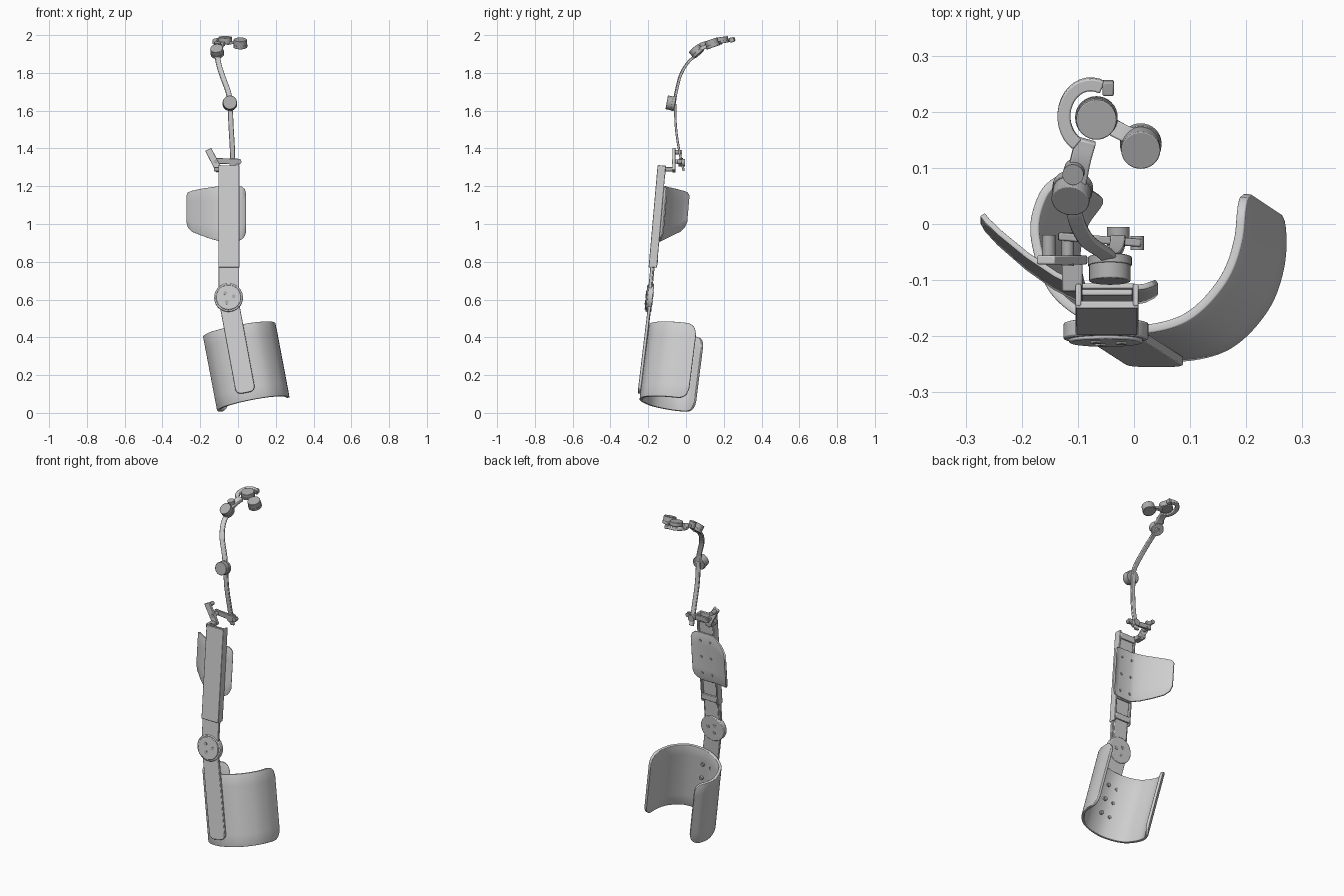
import bpy, bmesh, math
from mathutils import Vector as V

if "Cube" in bpy.data.objects:
    bpy.data.objects.remove(bpy.data.objects["Cube"])


def material(name, g):
    m = bpy.data.materials.new(name)
    m.diffuse_color = (g, g, g, 1)
    m.use_nodes = True
    m.node_tree.nodes["Principled BSDF"].inputs["Base Color"].default_value = m.diffuse_color
    return m


LIGHT = material("light grey", 0.62)
MID = material("mid grey", 0.42)


def finish(name, bm, mat, bevel=0.0, solid=0.0):
    bmesh.ops.recalc_face_normals(bm, faces=bm.faces[:])
    me = bpy.data.meshes.new(name)
    bm.to_mesh(me)
    bm.free()
    ob = bpy.data.objects.new(name, me)
    bpy.context.collection.objects.link(ob)
    me.materials.append(mat)
    if solid:
        md = ob.modifiers.new("thickness", 'SOLIDIFY')
        md.thickness, md.offset = solid, 0
    if bevel:
        md = ob.modifiers.new("bevel", 'BEVEL')
        md.width, md.segments, md.limit_method = bevel, 2, 'ANGLE'
    bpy.context.view_layer.objects.active = ob
    ob.select_set(True)
    bpy.ops.object.shade_smooth_by_angle(angle=math.radians(35))
    ob.select_set(False)
    return ob


def curve(pts, steps=8):
    """Smooth path through the points."""
    p = [V(q) for q in pts]
    p = [2 * p[0] - p[1]] + p + [2 * p[-1] - p[-2]]
    out = []
    for i in range(1, len(p) - 2):
        a, b, c, d = p[i - 1:i + 3]
        for k in range(steps):
            t = k / steps
            out.append(0.5 * (2 * b + (c - a) * t + (2 * a - 5 * b + 4 * c - d) * t * t
                              + (3 * b - a - 3 * c + d) * t ** 3))
    return out + [p[-2]]


def cylinder(name, center, axis, r, depth, mat=LIGHT, bevel=0.0, sides=32):
    bm = bmesh.new()
    bmesh.ops.create_cone(bm, cap_ends=True, segments=sides, radius1=r, radius2=r, depth=depth)
    bmesh.ops.rotate(bm, verts=bm.verts, matrix=V((0, 0, 1)).rotation_difference(V(axis)).to_matrix())
    bmesh.ops.translate(bm, verts=bm.verts, vec=V(center))
    return finish(name, bm, mat, bevel)


def strip(name, path, side, width, thick, mat=LIGHT, bevel=0.003):
    """Rectangular section swept along a path; width runs along side."""
    bm = bmesh.new()
    path, rings = [V(p) for p in path], []
    for i, p in enumerate(path):
        t = (path[min(i + 1, len(path) - 1)] - path[max(i - 1, 0)]).normalized()
        n = t.cross(V(side)).normalized()
        s = n.cross(t).normalized()
        rings.append([bm.verts.new(p + s * a * width / 2 + n * b * thick / 2)
                      for a, b in ((-1, -1), (1, -1), (1, 1), (-1, 1))])
    for r, q in zip(rings, rings[1:]):
        for k in range(4):
            bm.faces.new((r[k], r[(k + 1) % 4], q[(k + 1) % 4], q[k]))
    bm.faces.new(rings[0])
    bm.faces.new(rings[-1])
    return finish(name, bm, mat, bevel)


def prism(name, outline, to_world, depth, mat=LIGHT, bevel=0.003):
    """Flat outline extruded by the depth vector."""
    bm = bmesh.new()
    f = bm.faces.new([bm.verts.new(to_world(*p)) for p in outline])
    g = bmesh.ops.extrude_face_region(bm, geom=[f])
    bmesh.ops.translate(bm, vec=V(depth), verts=[v for v in g["geom"] if isinstance(v, bmesh.types.BMVert)])
    return finish(name, bm, mat, bevel)


def sheet(name, columns, thick, mat=LIGHT, bevel=0.003):
    bm = bmesh.new()
    cols = [[bm.verts.new(p) for p in c] for c in columns]
    for a, b in zip(cols, cols[1:]):
        for k in range(len(a) - 1):
            bm.faces.new((a[k], b[k], b[k + 1], a[k + 1]))
    return finish(name, bm, mat, bevel, thick)


# Lower cuff: open shell along a tilted axis, with rounded corners
AXIS = V((-0.075, 0.05, 0.395))
rim = curve([(-0.125, 0.093, 0), (-0.163, 0.05, 0), (-0.177, -0.02, 0), (-0.145, -0.115, 0),
             (-0.075, -0.17, 0), (0.0, -0.188, 0), (0.09, -0.168, 0), (0.155, -0.105, 0),
             (0.185, -0.03, 0), (0.192, 0.06, 0)], 10)
dist = [0.0]
for a, b in zip(rim, rim[1:]):
    dist.append(dist[-1] + (b - a).length)
R, cols = 0.055, []
for p, d in zip(rim, dist):
    e = min(d, dist[-1] - d)
    trim = (R - math.sqrt(max(0, R * R - (R - e) ** 2))) / 0.4 if e < R else 0
    top = V((p.x, p.y, 0.44 + 0.19 * p.x - 0.13 * p.y))
    cols.append([top - AXIS * (trim + (1 - 2 * trim) * k / 6) for k in range(7)])
sheet("lower_cuff", cols, 0.016)

# Lower strut: flat bar with a rounded end, from hinge to cuff
LOW, HIGH = V((0.038, -0.253, 0.125)), V((-0.052, -0.195, 0.61))
along = (HIGH - LOW).normalized()
across = V((1, 0, 0.19)).normalized()
out = along.cross(across).normalized()
if out.y > 0:
    out = -out
length, w, c = (HIGH - LOW).length, 0.052, 0.03
outline = [(-w, length), (w, length)]
for cx, a0 in ((w - c, 0), (-w + c, -90)):
    for k in range(6):
        a = math.radians(a0 - 18 * k)
        outline.append((cx + c * math.cos(a), c * math.sin(a) + 0.012))
prism("lower_strut", outline, lambda u, v: LOW + across * u + along * v, -out * 0.016)

# Cuff screws on the inside, two columns of three
for col in (-0.028, 0.028):
    for row in (0.07, 0.16, 0.25):
        q = LOW + across * col + along * row - out * (0.034 if row < 0.2 else 0.032)
        cylinder("cuff_screw", q, out, 0.011, 0.02, MID, 0, 16)

# Hinge: stacked discs with three screws
hn = V((0, -1, 0.11)).normalized()
hc = V((-0.05, -0.193, 0.61))
cylinder("hinge_disc", hc - hn * 0.002, hn, 0.076, 0.03, LIGHT, 0.004, 40)
cylinder("hinge_cover", hc + hn * 0.014, hn, 0.066, 0.01, LIGHT, 0.003, 40)
for k in range(3):
    a = math.radians(90 + 120 * k + 40)
    for s in (0.02, -0.017):
        q = hc + V((0.028 * math.cos(a), 0, 0.028 * math.sin(a))) + hn * s
        q.y += 0.11 * 0.028 * math.sin(a)
        cylinder("hinge_screw", q, hn, 0.011, 0.004, MID, 0, 6)


# Upper bar: inner slide and outer U-channel open to the back
def on_bar(x, z, back=0.0):
    return V((x, -0.19 + 0.088 * (z - 0.6) + back, z))


bx = -0.048
strip("inner_slide", [on_bar(bx, 0.6, 0.002), on_bar(bx, 0.7, 0.002), on_bar(bx, 1.29, 0.008)],
      (1, 0, 0), 0.09, 0.012)
strip("hinge_neck", [on_bar(bx, 0.64, -0.006), on_bar(bx, 0.79, -0.006)], (1, 0, 0), 0.108, 0.016)
strip("channel_front", [on_bar(bx, 0.77, -0.016), on_bar(bx, 1.31, -0.016)], (1, 0, 0), 0.112, 0.014)
for s in (-1, 1):
    strip("channel_side", [on_bar(bx + s * 0.051, 0.77, 0.001), on_bar(bx + s * 0.051, 1.31, 0.001)],
          (1, 0, 0), 0.01, 0.04)
for z in (0.8, 0.92, 1.28):
    strip("channel_bridge", [on_bar(bx, z - 0.018, 0.018), on_bar(bx, z + 0.018, 0.018)], (1, 0, 0), 0.1, 0.01)

# Upper arm plate: bent sheet, each column is x, y, bottom, top
wing = [(-0.27, 0.008, 1.01, 1.15), (-0.262, -0.004, 0.98, 1.168), (-0.24, -0.026, 0.958, 1.176),
        (-0.19, -0.068, 0.938, 1.187), (-0.14, -0.102, 0.92, 1.194), (-0.1, -0.122, 0.91, 1.2),
        (-0.08, -0.127, 0.907, 1.2), (0.0, -0.127, 0.91, 1.2), (0.02, -0.124, 0.918, 1.197),
        (0.034, -0.118, 0.935, 1.185), (0.041, -0.113, 0.96, 1.16)]
sheet("arm_plate", [[V((x, y + 0.088 * (lo + (hi - lo) * k / 4 - 1.05), lo + (hi - lo) * k / 4))
                     for k in range(5)] for x, y, lo, hi in wing], 0.01, LIGHT, 0.002)
for x in (-0.08, -0.015):
    for z in (0.95, 1.05, 1.15):
        cylinder("plate_screw", (x, -0.121 + 0.088 * (z - 1.05), z), (0, 1, -0.09), 0.008, 0.006, MID, 0, 12)

# Shoulder bracket at the top of the bar
strip("bracket_foot", [(-0.11, -0.12, 1.29), (-0.11, -0.055, 1.29)], (1, 0, 0), 0.036, 0.022, MID)
strip("bracket_lever", [(-0.158, -0.064, 1.395), (-0.098, -0.064, 1.28)], (0, 1, 0), 0.016, 0.036, LIGHT)
cylinder("lever_pin", (-0.152, -0.045, 1.38), (0, 1, 0), 0.012, 0.05, MID)
strip("bracket_rail", [(-0.135, -0.022, 1.335), (0.012, -0.034, 1.33)], (0, 1, 0), 0.014, 0.03, MID)
cylinder("rail_post", (-0.118, -0.045, 1.33), (0, 1, 0), 0.011, 0.06, MID)
cylinder("rail_end", (0.006, -0.034, 1.33), (0, 1, 0), 0.012, 0.025, MID, 0, 16)
cylinder("link_pivot", (-0.028, -0.022, 1.325), (0, 1, 0), 0.02, 0.034, MID)

# Lower link and the first drive
strip("lower_link", curve([(-0.028, -0.012, 1.28), (-0.03, -0.038, 1.4), (-0.037, -0.054, 1.52),
                           (-0.042, -0.058, 1.65)]), (1, 0, 0), 0.027, 0.012)


def drive(name, center, axis, r, depth):
    """Drum with a slightly wider rear collar."""
    n = V(axis).normalized()
    cylinder(name, center, n, r, depth, MID, 0.002)
    cylinder(name + "_collar", V(center) - n * depth * 0.3, n, r + 0.002, depth * 0.35, MID, 0.001)


drive("first_drive", (-0.043, -0.08, 1.64), (0, -1, 0.18), 0.037, 0.045)

# Upper link and the second drive
strip("upper_link", curve([(-0.043, -0.062, 1.64), (-0.052, -0.052, 1.7), (-0.085, -0.028, 1.79),
                           (-0.105, 0.015, 1.86), (-0.108, 0.075, 1.905)]), (1, 0.2, 0), 0.028, 0.012)
drive("second_drive", (-0.111, 0.055, 1.914), (-0.12, -0.65, 0.75), 0.034, 0.044)

# Connector, curved yoke and the last two drives
cylinder("yoke_pivot", (-0.107, 0.093, 1.945), (-0.1, -0.3, 0.95), 0.019, 0.035, MID)
strip("yoke_stem", curve([(-0.103, 0.075, 1.925), (-0.095, 0.115, 1.945), (-0.085, 0.15, 1.955)]),
      (1, 0, 0), 0.036, 0.02)
arc = []
for k in range(17):
    a = math.radians(240 - 175 * k / 16)
    y = 0.192 + 0.057 * math.sin(a)
    arc.append((-0.077 + 0.048 * math.cos(a), y, 1.955 + 0.2 * (y - 0.14)))
strip("curved_yoke", arc, (0, -0.2, 1), 0.018, 0.023)
strip("yoke_tip", [(-0.046, 0.23, 1.972), (-0.046, 0.255, 1.977)], (1, 0, 0), 0.02, 0.026, MID)
drive("third_drive", (-0.067, 0.188, 1.973), (0, -0.15, 1), 0.036, 0.034)
strip("end_link", curve([(-0.05, 0.18, 1.955), (-0.02, 0.163, 1.96), (0.012, 0.15, 1.955)]),
      (0, 1, 0), 0.03, 0.013)
drive("fourth_drive", (0.012, 0.138, 1.956), (0, -0.32, 0.94), 0.035, 0.044)
